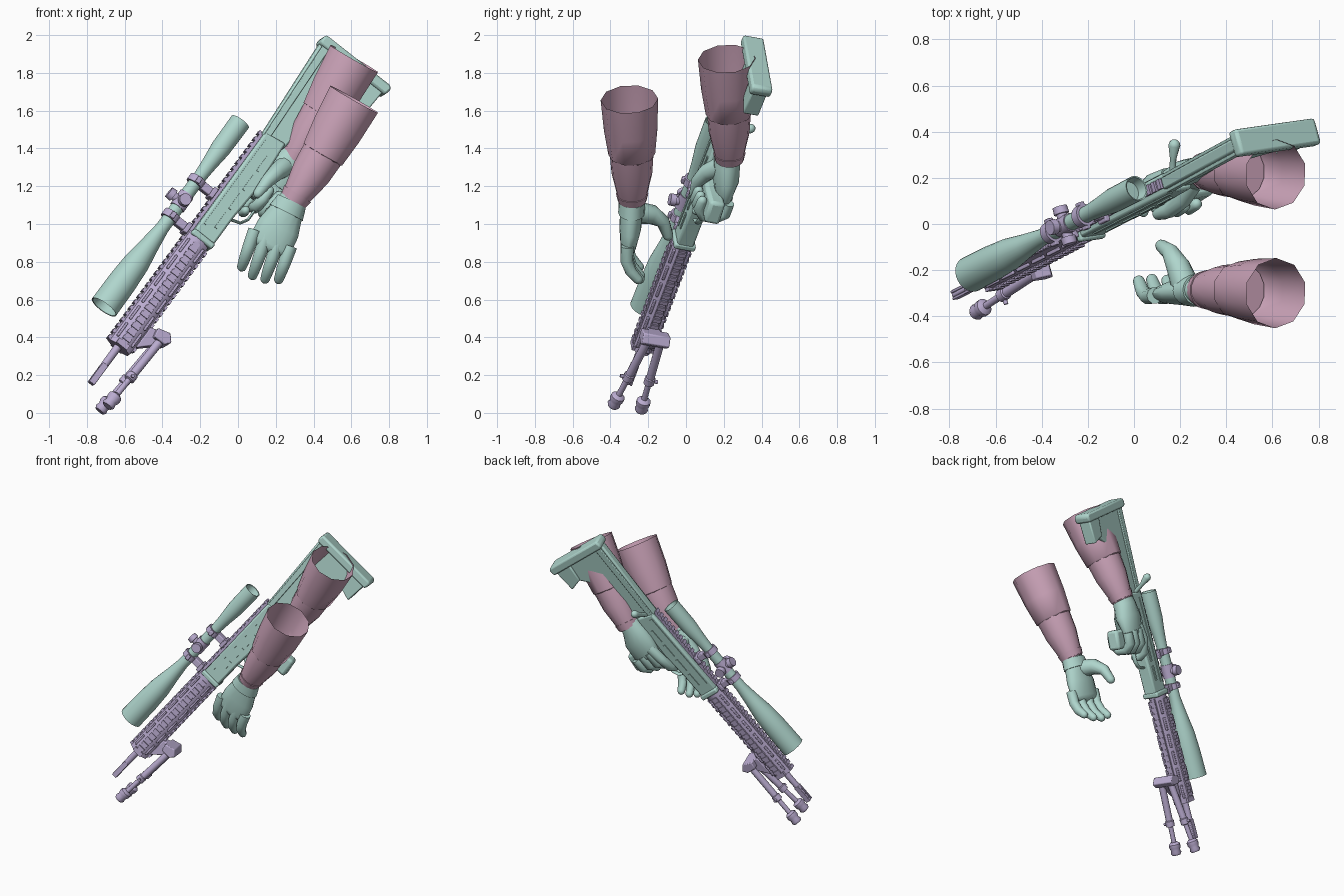
import bpy, bmesh, math
from mathutils import Vector, Matrix

cube = bpy.data.objects.get("Cube")
if cube:
    bpy.data.objects.remove(cube, do_unlink=True)


def material(name, rgb):
    m = bpy.data.materials.new(name)
    m.use_nodes = True
    m.diffuse_color = (*rgb, 1)
    m.node_tree.nodes["Principled BSDF"].inputs["Base Color"].default_value = (*rgb, 1)
    return m


GREEN = material("pale_green", (0.43, 0.67, 0.61))
PINK = material("dusty_pink", (0.62, 0.38, 0.50))
LILAC = material("lilac", (0.49, 0.41, 0.63))

# Rifle frame: x runs muzzle to butt, y to the rifle's right, z up to the scope
aft = Vector((0.566, 0.293, 0.770)).normalized()
up = Vector((-0.776, -0.109, 0.618))
up = (up - aft * up.dot(aft)).normalized()
FRAME = Matrix((aft, up.cross(aft), up)).transposed().to_4x4()
FRAME.translation = (-0.79, -0.31, 0.165)
WORLD = Matrix.Identity(4)


def finish(name, bm, mat, frame, bevel=0.0):
    bmesh.ops.recalc_face_normals(bm, faces=bm.faces)
    me = bpy.data.meshes.new(name)
    bm.to_mesh(me)
    bm.free()
    me.materials.append(mat)
    ob = bpy.data.objects.new(name, me)
    bpy.context.collection.objects.link(ob)
    ob.matrix_world = frame
    bpy.ops.object.select_all(action='DESELECT')
    ob.select_set(True)
    bpy.context.view_layer.objects.active = ob
    bpy.ops.object.shade_smooth_by_angle(angle=math.radians(48))
    if bevel:
        mod = ob.modifiers.new("bevel", 'BEVEL')
        mod.width, mod.segments = bevel, 2
    return ob


def box(name, centre, size, mat=LILAC, bevel=0.0, count=1, step=0.0):
    bm = bmesh.new()
    bmesh.ops.create_cube(bm, size=1)
    bmesh.ops.scale(bm, vec=size, verts=bm.verts)
    bmesh.ops.translate(bm, vec=centre, verts=bm.verts)
    ob = finish(name, bm, mat, FRAME, bevel)
    if count > 1:
        mod = ob.modifiers.new("repeat", 'ARRAY')
        mod.count = count
        mod.use_relative_offset = False
        mod.use_constant_offset = True
        mod.constant_offset_displace = (step, 0, 0)
    return ob


def prism(name, outline, width, mat=GREEN, bevel=0.0, y=0.0):
    """Side outline in x and z, given a width across y."""
    bm = bmesh.new()
    face = bm.faces.new([bm.verts.new((a, y - width / 2, c)) for a, c in outline])
    ext = bmesh.ops.extrude_face_region(bm, geom=[face])["geom"]
    bmesh.ops.translate(bm, vec=(0, width, 0), verts=[v for v in ext if isinstance(v, bmesh.types.BMVert)])
    return finish(name, bm, mat, FRAME, bevel)


def sweep(name, pts, radii, mat, frame=FRAME, sides=12, ref=(0, 0, 1), axis=None,
          phase=0.0, tip=False, open_start=False):
    """Rings along a path; a radius may be a pair (along ref, across ref)."""
    pts = [Vector(p) for p in pts]
    rad = [r if isinstance(r, tuple) else (r, r) for r in radii]
    n = len(pts)
    tans = [Vector(axis) if axis else (pts[min(i + 1, n - 1)] - pts[max(i - 1, 0)]).normalized()
            for i in range(n)]
    if tip:  # rounded end
        end, (r1, r2), t = pts[-1], rad[-1], tans[-1]
        for ang in (0.5, 1.0, 1.35):
            k = math.cos(ang)
            pts.append(end + t * min(r1, r2) * math.sin(ang))
            rad.append((r1 * k, r2 * k))
            tans.append(t)
    bm = bmesh.new()
    rings = []
    for p, (r1, r2), t in zip(pts, rad, tans):
        e1 = Vector(ref)
        e1 = (e1 - t * e1.dot(t)).normalized()
        e2 = t.cross(e1)
        angles = [phase + 2 * math.pi * k / sides for k in range(sides)]
        rings.append([bm.verts.new(p + e1 * r1 * math.cos(g) + e2 * r2 * math.sin(g)) for g in angles])
    for lo, hi in zip(rings, rings[1:]):
        for k in range(sides):
            j = (k + 1) % sides
            bm.faces.new((lo[k], lo[j], hi[j], hi[k]))
    bm.faces.new(rings[-1])
    if not open_start:
        bm.faces.new(rings[0])
    return finish(name, bm, mat, frame)


def lathe(name, profile, y, z, mat, sides=20):
    return sweep(name, [(a, y, z) for a, r in profile], [r for a, r in profile], mat,
                 sides=sides, axis=(1, 0, 0))


# Barrel with a pronged muzzle
lathe("barrel", [(0.10, 0.02), (0.30, 0.022)], 0, -0.015, LILAC, 12)
lathe("muzzle_core", [(0, 0.014), (0.12, 0.014)], 0, -0.015, LILAC, 10)
for s in (-1, 1):
    box("muzzle_prong", (0.065, s * 0.015, -0.015), (0.13, 0.012, 0.036), bevel=0.003)

# Handguard: eight-sided tube with rails on four sides and raised vent frames
sweep("handguard", [(0.25, 0, -0.022), (1.0, 0, -0.022)], [(0.070, 0.056)] * 2, LILAC,
      sides=8, phase=math.pi / 8)
box("top_rail", (0.96, 0, 0.042), (1.42, 0.036, 0.018))
box("top_rail_teeth", (0.265, 0, 0.054), (0.022, 0.044, 0.014), count=36, step=0.04)
box("bottom_rail", (0.62, 0, -0.088), (0.70, 0.036, 0.012))
box("bottom_rail_teeth", (0.29, 0, -0.096), (0.022, 0.044, 0.012), count=17, step=0.041)
for s in (-1, 1):
    box("side_rail", (0.62, s * 0.053, -0.022), (0.68, 0.012, 0.036))
    box("side_rail_teeth", (0.30, s * 0.061, -0.022), (0.022, 0.010, 0.048), count=16, step=0.041)
    for z in (0.026, -0.070):
        box("vent_frame", (0.33, s * 0.042, z), (0.09, 0.016, 0.014), bevel=0.004, count=6, step=0.116)
    box("front_lug", (0.265, s * 0.05, -0.022), (0.03, 0.02, 0.07))

# Receiver
prism("receiver", [(0.99, 0.03), (1.68, 0.034), (1.70, -0.09), (1.38, -0.112), (1.2, -0.1), (0.99, -0.1)],
      0.09, GREEN, 0.012)
box("receiver_collar", (1.0, 0, -0.034), (0.035, 0.118, 0.14), GREEN, 0.01)
for s in (-1, 1):
    box("side_panel", (1.36, s * 0.046, 0.0), (0.58, 0.008, 0.02), GREEN)
    box("lower_slot", (1.14, s * 0.047, -0.055), (0.10, 0.008, 0.016), GREEN, count=4, step=0.13)
sweep("bolt_handle", [(1.69, 0.03, -0.01), (1.73, 0.09, -0.005), (1.77, 0.14, 0)],
      [0.014, 0.014, 0.026], GREEN, sides=10, tip=True)

# Trigger, guard and grip
sweep("trigger_guard", [(1.19, 0, -0.09), (1.21, 0, -0.15), (1.25, 0, -0.172), (1.33, 0, -0.172), (1.38, 0, -0.13)],
      [(0.008, 0.016)] * 5, GREEN, sides=8, ref=(0.3, 0, 1))
prism("trigger", [(1.28, -0.1), (1.30, -0.1), (1.285, -0.155), (1.27, -0.15)], 0.016)
prism("grip", [(1.36, -0.09), (1.50, -0.09), (1.49, -0.2), (1.51, -0.355), (1.38, -0.375), (1.37, -0.2)],
      0.085, GREEN, 0.018)

# Stock, butt plate and rear support block
prism("stock", [(1.66, 0.04), (2.27, 0.078), (2.27, -0.30), (2.14, -0.27), (2.04, -0.16), (1.66, -0.095)],
      0.055, GREEN, 0.01)
for s in (-1, 1):
    prism("stock_bar", [(1.64, 0.03), (2.27, 0.062), (2.27, 0.02), (1.64, -0.005)], 0.016, GREEN, 0.004, s * 0.034)
prism("butt_plate", [(2.25, 0.075), (2.27, 0.088), (2.31, 0.08), (2.31, -0.355), (2.29, -0.37), (2.25, -0.36)],
      0.115, GREEN, 0.012)
prism("support_block", [(2.27, -0.22), (2.27, -0.345), (2.10, -0.335), (2.13, -0.24)], 0.085, GREEN, 0.008)

# Scope with recessed ends, rings and turrets
SZ = 0.17
lathe("scope", [(0.43, 0.060), (0.378, 0.073), (0.376, 0.079), (0.55, 0.077), (0.68, 0.070), (0.80, 0.052),
                (0.92, 0.037), (1.28, 0.036), (1.36, 0.042), (1.47, 0.054), (1.65, 0.056), (1.648, 0.050),
                (1.60, 0.044)], 0, SZ, GREEN, 24)
for a in (1.0, 1.24):
    lathe("scope_ring", [(a - 0.02, 0.049), (a + 0.02, 0.049)], 0, SZ, LILAC, 16)
    box("ring_foot", (a, 0, 0.10), (0.045, 0.055, 0.09), bevel=0.006)
    box("ring_clamp", (a, 0, 0.065), (0.06, 0.085, 0.026), bevel=0.005)
    for s in (-1, 1):
        box("ring_lug", (a, s * 0.05, SZ), (0.036, 0.022, 0.026), bevel=0.004)
lathe("turret_hub", [(1.06, 0.042), (1.15, 0.042)], 0, SZ, LILAC, 16)
for name, d, ref in (("top_turret", (0, 0, 1), (1, 0, 0)), ("left_turret", (0, -1, 0), (1, 0, 0)),
                     ("right_turret", (0, 1, 0), (1, 0, 0))):
    root = Vector((1.10, 0, SZ))
    d = Vector(d)
    sweep(name, [root + d * k for k in (0.02, 0.052, 0.053, 0.085)], [0.024, 0.024, 0.034, 0.032],
          LILAC, sides=14, ref=ref, axis=d)

# Bipod folded forward
prism("bipod_mount", [(0.30, -0.09), (0.44, -0.09), (0.46, -0.16), (0.40, -0.19), (0.34, -0.13)], 0.07, LILAC, 0.006)
prism("bipod_bracket", [(0.40, -0.13), (0.45, -0.12), (0.47, -0.19), (0.43, -0.225), (0.40, -0.20)],
      0.15, LILAC, 0.006)
for s in (-1, 1):
    top, foot = Vector((0.42, s * 0.035, -0.175)), Vector((-0.035, s * 0.075, -0.15))

    def on_leg(k):
        return top.lerp(foot, k)
    sweep("bipod_leg", [on_leg(k) for k in (0, 0.55, 0.56, 0.64, 0.65, 0.95)],
          [0.023, 0.023, 0.029, 0.029, 0.016, 0.016], LILAC, sides=12)
    sweep("bipod_foot", [on_leg(k) for k in (0.88, 0.91, 0.96, 1.0, 1.04, 1.07)],
          [0.022, 0.038, 0.038, 0.030, 0.036, 0.028], LILAC, sides=14)
    sweep("leg_knob", [on_leg(0.6), on_leg(0.6) + Vector((0, s * 0.045, 0))], [0.01, 0.01], LILAC, sides=8)

# Sleeves: wide open upper tube over a narrower lower tube and cuff
for side, shift in (("left", Vector((0, 0, 0))), ("right", Vector((0, 0.515, 0.215)))):
    top, seam, wrist = (Vector(p) + shift for p in ((0.615, -0.30, 1.66), (0.45, -0.287, 1.37), (0.29, -0.285, 1.12)))
    mid = top.lerp(seam, 0.55)
    sweep(side + "_upper_sleeve", [top, mid, seam, seam.lerp(wrist, 0.03)], [0.152, 0.142, 0.124, 0.105],
          PINK, WORLD, sides=10, ref=(0, 1, 0), open_start=True)
    sweep(side + "_lower_sleeve", [top.lerp(seam, 0.9), seam.lerp(wrist, 0.4), seam.lerp(wrist, 0.85), wrist],
          [0.118, 0.108, 0.08, 0.07], PINK, WORLD, sides=14, ref=(0, 1, 0))
    sweep(side + "_cuff", [seam.lerp(wrist, 0.84), seam.lerp(wrist, 0.98)], [0.086, 0.076],
          PINK, WORLD, sides=14, ref=(0, 1, 0))

# Open left hand: palm, four fingers and thumb
sweep("left_palm", [(0.30, -0.285, 1.15), (0.265, -0.288, 1.08), (0.215, -0.295, 0.98), (0.17, -0.305, 0.89)],
      [(0.062, 0.066), (0.06, 0.085), (0.058, 0.115), (0.042, 0.118)], GREEN, WORLD, 16, (0, 1, 0), tip=True)
sweep("left_glove_cuff", [(0.285, -0.286, 1.12), (0.255, -0.289, 1.06)], [(0.07, 0.082), (0.07, 0.098)],
      GREEN, WORLD, 16, (0, 1, 0))
for i, name in enumerate(("index", "middle", "ring", "little")):
    knuckle = Vector((0.08 + 0.063 * i, -0.31, 0.94 - 0.028 * i))
    length = (0.95, 1.05, 1.0, 0.85)[i]
    path = [knuckle + Vector(o) * length for o in ((0.01, 0, 0.03), (-0.022, -0.005, -0.06), (-0.045, 0.02, -0.125),
                                                   (-0.062, 0.065, -0.175))]
    sweep("left_" + name + "_finger", path, [0.036, 0.034, 0.031, 0.026], GREEN, WORLD, 10, (1, 0, 0), tip=True)
sweep("left_thumb", [(0.22, -0.26, 1.06), (0.19, -0.18, 1.05), (0.155, -0.12, 1.01), (0.12, -0.095, 0.94)],
      [0.06, 0.052, 0.037, 0.028], GREEN, WORLD, 12, (1, 0, 0), tip=True)

# Right hand closed round the grip
sweep("right_palm", [(1.72, 0.02, -0.165), (1.64, 0.03, -0.17), (1.56, 0.045, -0.19), (1.46, 0.06, -0.20)],
      [(0.066, 0.064), (0.085, 0.07), (0.105, 0.07), (0.10, 0.042)], GREEN, sides=16, tip=True)
for i, name in enumerate(("middle", "ring", "little")):
    z = -0.165 - 0.058 * i
    a = 0.012 * i
    path = [(1.47, 0.075, z), (1.375 + a, 0.075, z - 0.004), (1.335 + a, 0.035, z), (1.335 + a, -0.03, z),
            (1.375 + a, -0.066, z), (1.43 + a, -0.064, z)]
    sweep("right_" + name + "_finger", path, [0.034, 0.035, 0.033, 0.032, 0.030, 0.026], GREEN, sides=10, tip=True)
sweep("right_index_finger", [(1.49, 0.07, -0.14), (1.39, 0.075, -0.125), (1.30, 0.055, -0.125), (1.27, 0.01, -0.13),
                             (1.275, -0.025, -0.13)], [0.036, 0.034, 0.03, 0.027, 0.024], GREEN, sides=10, tip=True)
sweep("right_thumb", [(1.60, 0.0, -0.16), (1.54, -0.05, -0.14), (1.46, -0.075, -0.125), (1.38, -0.068, -0.125)],
      [0.055, 0.045, 0.035, 0.027], GREEN, sides=12, tip=True)
